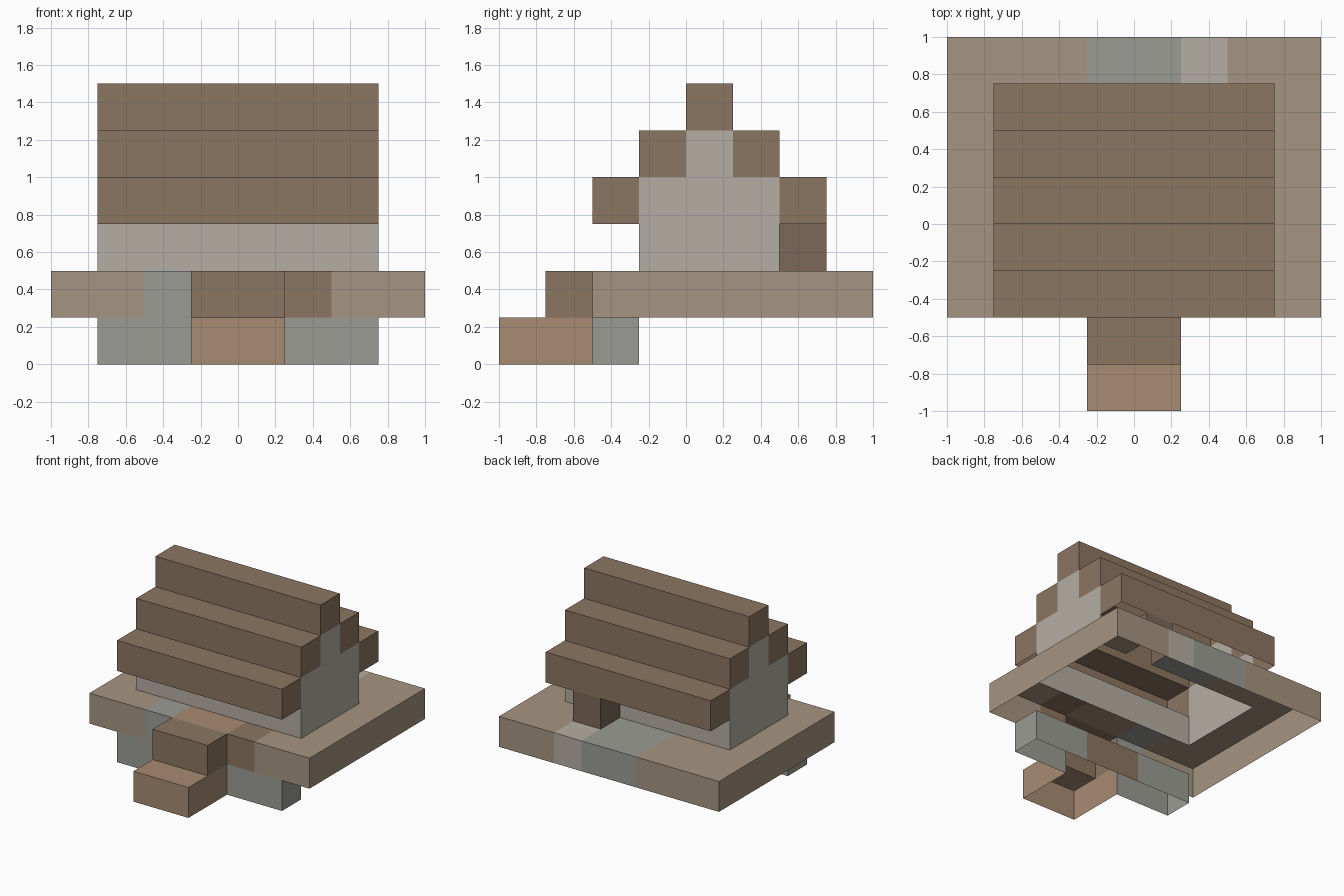
import bpy, bmesh

if "Cube" in bpy.data.objects:
    bpy.data.objects.remove(bpy.data.objects["Cube"])

CELL = 0.25  # everything sits on a quarter-unit block grid

BROWN = (0.26, 0.18, 0.12)
DARK = (0.20, 0.14, 0.10)
TAN = (0.39, 0.26, 0.17)
BEIGE = (0.38, 0.30, 0.22)
STONE = (0.33, 0.33, 0.30)
PALE = (0.46, 0.43, 0.37)

# name, colour, list of block ranges (x0, x1, y0, y1, z0, z1) in grid cells
# later parts replace the blocks of earlier ones
PARTS = [
    ("base_platform", BEIGE, [(-4, 4, -2, 4, 1, 2)]),
    ("front_foundation", STONE, [(-3, 3, -2, -1, 0, 1), (-2, -1, -2, -1, 1, 2)]),
    ("foundation_centre", BROWN, [(-1, 1, -2, -1, 0, 1), (1, 2, -2, -1, 1, 2)]),
    ("lower_step", TAN, [(-1, 1, -4, -2, 0, 1), (-1, 1, -2, -1, 1, 2)]),
    ("upper_step", BROWN, [(-1, 1, -3, -2, 1, 2)]),
    ("back_paving", STONE, [(-1, 1, 2, 4, 1, 2)]),
    ("pale_paving", PALE, [(1, 2, 2, 4, 1, 2)]),
    ("back_post", DARK, [(1, 2, 2, 3, 2, 3)]),
    ("house_walls", PALE, [(-3, 3, -1, 2, 2, 4), (-3, 3, 0, 1, 4, 5)]),
    ("roof_eaves", BROWN, [(-3, 3, -2, -1, 3, 4), (-3, 3, 2, 3, 3, 4)]),
    ("roof_middle", BROWN, [(-3, 3, -1, 0, 4, 5), (-3, 3, 1, 2, 4, 5)]),
    ("roof_ridge", BROWN, [(-3, 3, 0, 1, 5, 6)]),
]

# outward directions with their corner loops; the shell is open underneath
SIDES = {
    (1, 0, 0): [(1, 0, 0), (1, 1, 0), (1, 1, 1), (1, 0, 1)],
    (-1, 0, 0): [(0, 1, 0), (0, 0, 0), (0, 0, 1), (0, 1, 1)],
    (0, 1, 0): [(1, 1, 0), (0, 1, 0), (0, 1, 1), (1, 1, 1)],
    (0, -1, 0): [(0, 0, 0), (1, 0, 0), (1, 0, 1), (0, 0, 1)],
    (0, 0, 1): [(0, 0, 1), (1, 0, 1), (1, 1, 1), (0, 1, 1)],
}

# fill the grid
grid = {}
for name, colour, boxes in PARTS:
    for x0, x1, y0, y1, z0, z1 in boxes:
        for x in range(x0, x1):
            for y in range(y0, y1):
                for z in range(z0, z1):
                    grid[x, y, z] = name


def build_part(name, colour):
    """Skin the exposed top and side faces of one part."""
    bm = bmesh.new()
    for (x, y, z), owner in grid.items():
        if owner != name:
            continue
        for (dx, dy, dz), loop in SIDES.items():
            if (x + dx, y + dy, z + dz) not in grid:
                bm.faces.new([bm.verts.new(((x + a) * CELL, (y + b) * CELL, (z + c) * CELL))
                              for a, b, c in loop])
    bmesh.ops.remove_doubles(bm, verts=bm.verts, dist=1e-4)
    bmesh.ops.dissolve_limit(bm, angle_limit=0.01, verts=bm.verts, edges=bm.edges)
    mesh = bpy.data.meshes.new(name)
    bm.to_mesh(mesh)
    bm.free()
    mat = bpy.data.materials.new(name + "_colour")
    mat.diffuse_color = (*colour, 1.0)
    mat.use_nodes = True
    mat.node_tree.nodes["Principled BSDF"].inputs["Base Color"].default_value = mat.diffuse_color
    mesh.materials.append(mat)
    bpy.context.collection.objects.link(bpy.data.objects.new(name, mesh))


for name, colour, boxes in PARTS:
    build_part(name, colour)
